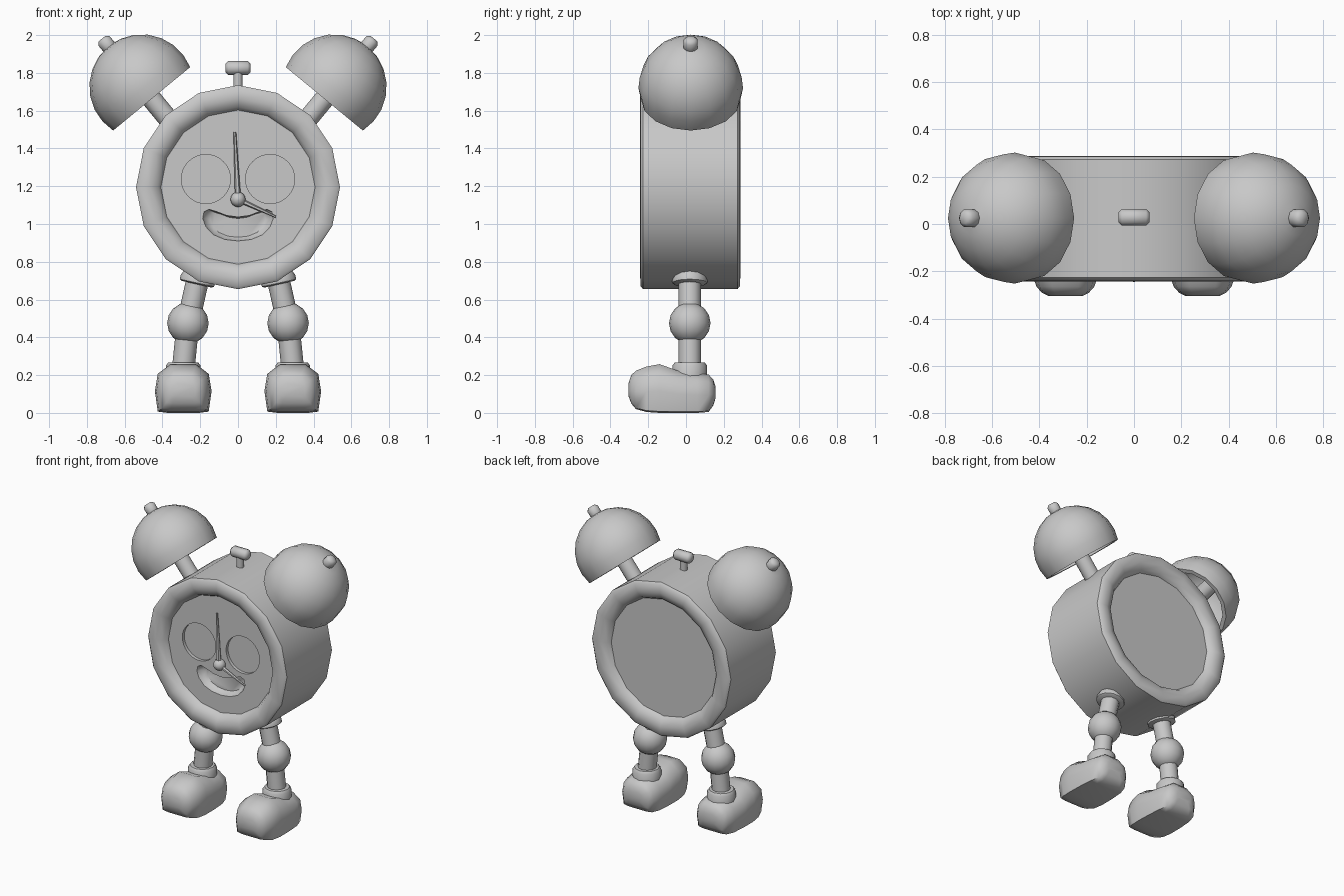
import bpy, bmesh, math
from mathutils import Vector

if "Cube" in bpy.data.objects:
    bpy.data.objects.remove(bpy.data.objects["Cube"])

grey = bpy.data.materials.new("plain_grey")
grey.diffuse_color = (0.58, 0.58, 0.58, 1)
grey.use_nodes = True
grey.node_tree.nodes["Principled BSDF"].inputs["Base Color"].default_value = grey.diffuse_color
Y = 0.025  # depth of the bells, button and legs


def finish(name, bm, angle=42):
    bmesh.ops.remove_doubles(bm, verts=bm.verts, dist=1e-5)
    bmesh.ops.recalc_face_normals(bm, faces=bm.faces)
    me = bpy.data.meshes.new(name)
    bm.to_mesh(me)
    bm.free()
    me.materials.append(grey)
    me.shade_smooth()
    me.set_sharp_from_angle(angle=math.radians(angle))
    ob = bpy.data.objects.new(name, me)
    bpy.context.collection.objects.link(ob)
    return ob


def loft(name, rings, angle=42):
    """Skin a list of equal-length rings and close both ends."""
    bm = bmesh.new()
    vs = [[bm.verts.new(p) for p in ring] for ring in rings]
    n = len(vs[0])
    for a, b in zip(vs, vs[1:]):
        for i in range(n):
            j = (i + 1) % n
            bm.faces.new((a[i], a[j], b[j], b[i]))
    bm.faces.new(vs[0])
    bm.faces.new(vs[-1])
    return finish(name, bm, angle)


def lathe(name, origin, axis, profile, sides=16, angle=42):
    """Turn (radius, distance) points around an axis."""
    d = Vector(axis).normalized()
    u = d.cross(Vector((0, 1, 0)))
    u = u.normalized() if u.length > 1e-4 else Vector((1, 0, 0))
    w = d.cross(u)
    turns = [2 * math.pi * i / sides for i in range(sides)]
    rings = [[Vector(origin) + d * t + max(r, 1e-4) * (u * math.cos(a) + w * math.sin(a))
              for a in turns] for r, t in profile]
    return loft(name, rings, angle)


def rod(name, a, b, r, sides=12, r2=None):
    a, b = Vector(a), Vector(b)
    return lathe(name, a, b - a, [(r, 0), (r if r2 is None else r2, (b - a).length)], sides)


def arc(r, a0, a1, n):
    """Profile points on a circle, angles in degrees from the equator."""
    return [(r * math.cos(math.radians(a0 + (a1 - a0) * i / n)),
             r * math.sin(math.radians(a0 + (a1 - a0) * i / n))) for i in range(n + 1)]


def pill(name, centre, axis, half, r):
    k = 0.4 * r
    lathe(name, centre, axis, [(r * 0.6, -half), (r, -half + k), (r, half - k), (r * 0.6, half)], 10, 60)


# Clock case with rounded rims and a recessed face on both ends
front = [(0, -.19), (.408, -.19), (.425, -.222), (.47, -.243), (.526, -.24), (.54, -.227)]
back = [(.54, .272), (.526, .285), (.47, .288), (.425, .27), (.41, .245), (0, .245)]
case = lathe("case", (0, 0, 1.195), (0, 1, 0), front + back, 16)

# Eye and mouth recesses
cutters = []
for s in (-1, 1):
    cutters.append(lathe("eye_cutter", (s * .17, 0, 1.238), (0, 1, 0),
                         [(.13, -.3), (.13, -.168)], 32))
half = [(0, 1.037), (.06, 1.045), (.115, 1.066), (.155, 1.078), (.18, 1.065),
        (.187, 1.03), (.17, .985), (.13, .943), (.07, .918), (0, .91)]
outline = half + [(-x, z) for x, z in half[-2:0:-1]]
cutters.append(loft("mouth_cutter", [
    [(x * k, y, 1.0 + (z - 1.0) * k) for x, z in outline]
    for y, k in ((-.3, 1), (-.19, 1), (-.165, .94), (-.145, .78))]))
for c in cutters:
    m = case.modifiers.new("cut", 'BOOLEAN')
    m.operation, m.solver, m.object = 'DIFFERENCE', 'EXACT', c
dg = bpy.context.evaluated_depsgraph_get()
cut = bpy.data.meshes.new_from_object(case.evaluated_get(dg))
case.modifiers.clear()
case.data = cut
cut.shade_smooth()
cut.set_sharp_from_angle(angle=math.radians(42))
for c in cutters:
    bpy.data.objects.remove(c)

# Hub and hands
lathe("hub", (0, -.205, 1.13), (0, 1, 0), arc(.04, -90, 90, 8), 16)
rod("long_hand", (0, -.21, 1.13), (-.017, -.21, 1.488), .016, 6, .007)
rod("short_hand", (0, -.21, 1.13), (.2, -.21, 1.038), .014, 6, .006)

# Top button
rod("button_stem", (0, Y, 1.70), (0, Y, 1.81), .024)
pill("button_cap", (0, Y + .003, 1.826), (1, 0, 0), .066, .037)

# Shoe stations along its length: y, half width, bottom, top
stations = [(-.305, .07, .09, .155), (-.29, .10, .05, .20), (-.265, .122, .02, .223),
            (-.21, .142, .005, .245), (-.14, .15, 0, .258), (-.04, .148, 0, .222),
            (.06, .14, 0, .21), (.12, .122, .005, .203), (.145, .10, .04, .175),
            (.157, .06, .08, .14)]
side = [(.55, 0), (.9, .03), (1, .45), (.9, .8), (.45, 1)]
section = side + [(-x, z) for x, z in reversed(side)]

for s, tag in ((-1, "left"), (1, "right")):
    # Bell: hollow dome on a post, with a tip
    tilt = Vector((s * .635, 0, .772))
    centre = Vector((s * .51, Y, 1.727))
    dome = arc(.277, -17.5, 90, 7) + arc(.25, 90, -19, 7)
    dome.append(dome[0])
    bm_bell = lathe(tag + "_bell", centre, tilt, dome, 16)
    bm = bmesh.new()
    bm.from_mesh(bm_bell.data)
    caps = [f for f in bm.faces if len(f.verts) > 4 and f.calc_area() > .05]
    bmesh.ops.delete(bm, geom=caps, context='FACES_ONLY')
    bmesh.ops.recalc_face_normals(bm, faces=bm.faces)
    bm.to_mesh(bm_bell.data)
    bm.free()
    rod(tag + "_bell_post", centre - tilt * .30, centre + tilt * .255, .053)
    pill(tag + "_bell_tip", centre + tilt * .285, tilt, .045, .039)

    # Leg: hip collar, thigh, knee, shin, ankle collar
    hip, knee, ankle = (Vector((s * x, Y - .005, z)) for x, z in ((.208, .73), (.265, .475), (.288, .25)))
    down = knee - hip
    lathe(tag + "_hip_collar", hip, down,
          [(.05, -.035), (.082, -.005), (.093, .02), (.093, .043), (.08, .05)], 12)
    rod(tag + "_thigh", hip, knee, .06)
    lathe(tag + "_knee", knee, (0, 0, 1), arc(.11, -90, 90, 8), 16)
    rod(tag + "_shin", knee, ankle, .06)
    lathe(tag + "_ankle_collar", (s * .29, Y - .005, .18), (0, 0, 1),
          [(.092, 0), (.092, .07), (.08, .086), (.05, .088)], 12)

    # Shoe
    loft(tag + "_shoe", [[(s * .29 + x * w, y, lo + z * (hi - lo)) for x, z in section]
                         for y, w, lo, hi in stations], 55)
